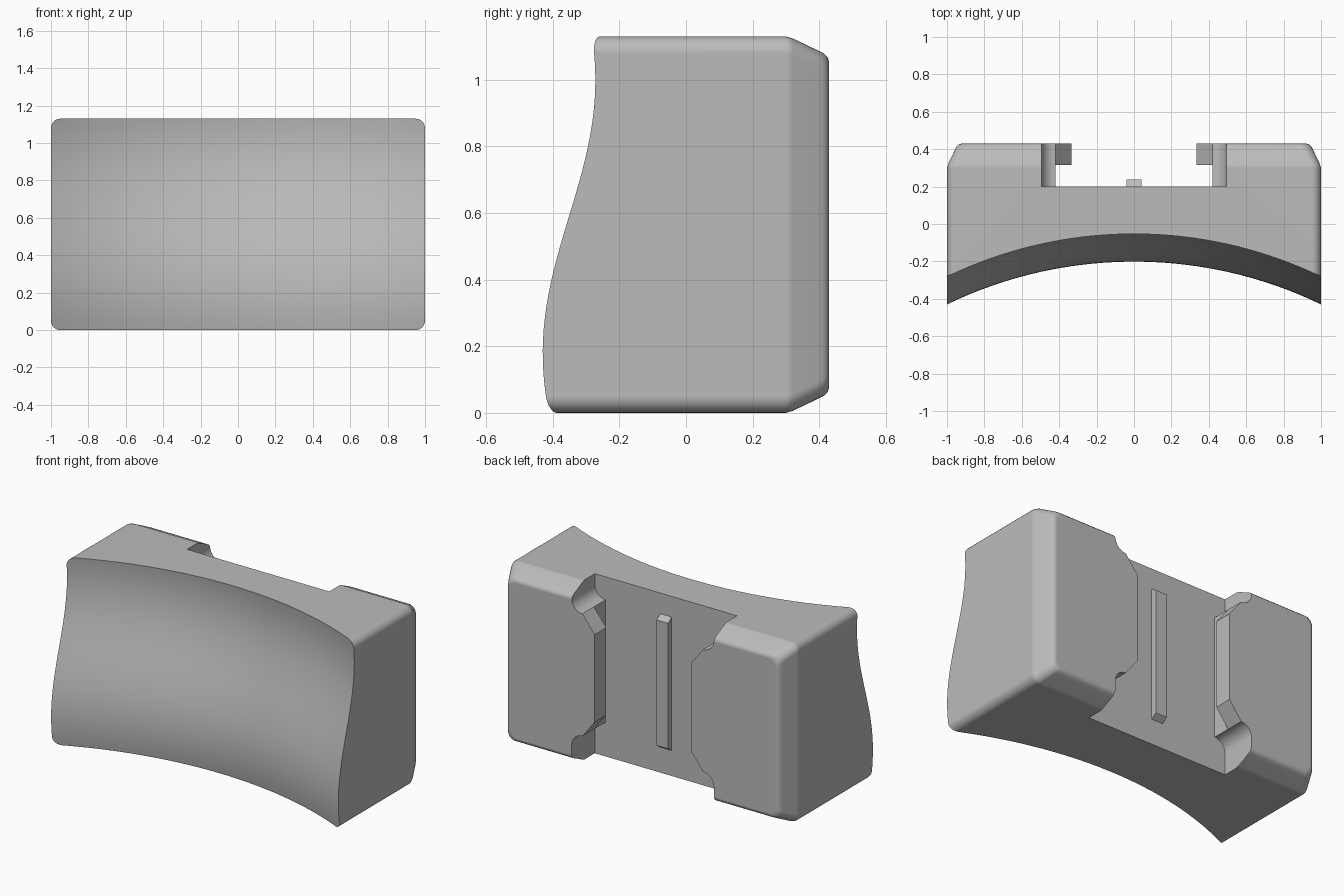
import bpy, bmesh, math

default = bpy.data.objects.get("Cube")
if default:
    bpy.data.objects.remove(default, do_unlink=True)

HEIGHT = 1.13
FLOOR = 0.2      # depth of the rear channel
BACK = 0.43

grey = bpy.data.materials.new("plain grey")
grey.use_nodes = True
colour = (0.5, 0.5, 0.5, 1)
grey.diffuse_color = colour
grey.node_tree.nodes["Principled BSDF"].inputs["Base Color"].default_value = colour


def loft(name, rings):
    """Closed solid through a list of matching rings of points."""
    bm = bmesh.new()
    loops = [[bm.verts.new(p) for p in ring] for ring in rings]
    n = len(loops[0])
    for a, b in zip(loops, loops[1:]):
        for i in range(n):
            j = (i + 1) % n
            bm.faces.new((a[i], a[j], b[j], b[i]))
    bm.faces.new(loops[0][::-1])
    bm.faces.new(loops[-1])
    bmesh.ops.recalc_face_normals(bm, faces=bm.faces)
    mesh = bpy.data.meshes.new(name)
    bm.to_mesh(mesh)
    bm.free()
    mesh.materials.append(grey)
    obj = bpy.data.objects.new(name, mesh)
    bpy.context.collection.objects.link(obj)
    return obj


def cut(target, cutter):
    cutter.hide_render = True
    mod = target.modifiers.new("cut", 'BOOLEAN')
    mod.operation = 'DIFFERENCE'
    mod.solver = 'EXACT'
    mod.object = cutter
    bpy.context.view_layer.objects.active = target
    bpy.ops.object.modifier_apply(modifier=mod.name)
    bpy.data.objects.remove(cutter, do_unlink=True)


def rounded_ring(y, inset, radius=0.05, steps=6):
    """Rounded rectangle across x and z at depth y."""
    cx, cz = 1 - inset - radius, HEIGHT / 2 - inset - radius
    ring = []
    for q, (sx, sz) in enumerate([(1, 1), (-1, 1), (-1, -1), (1, -1)]):
        for k in range(steps + 1):
            a = math.pi / 2 * (q + k / steps)
            ring.append((sx * cx + radius * math.cos(a), y,
                         HEIGHT / 2 + sz * cz + radius * math.sin(a)))
    return ring


def front_depth(x, z):
    """Concave arc across the width, gentle wave up the height."""
    radius = 2.3
    sag = radius - math.sqrt(radius ** 2 - 1)
    arc = radius - math.sqrt(radius ** 2 - x * x)
    wave = -0.351 - 0.079 * math.cos(math.pi * (z - 0.18) / 0.82)
    return wave + sag - arc


# Block with rounded edges and a sloped rear rim
body = loft("body", [rounded_ring(y, inset) for y, inset in (
    (-0.7, 0), (0.30, 0), (0.32, 0.006), (0.40, 0.044),
    (0.415, 0.052), (0.425, 0.062), (BACK, 0.078))])

# Curved front face
rings = []
for i in range(41):
    x = -1.1 + 2.2 * i / 40
    heights = [-0.05 + 1.23 * k / 36 for k in range(37)]
    rings.append([(x, -1, -0.05)] + [(x, front_depth(x, z), z) for z in heights] + [(x, -1, 1.18)])
cut(body, loft("front_cutter", rings))


# Rear channel outline: wide ends, round notches, sloped lip ends
def notch(centre, start):
    return [(0.42 + 0.075 * math.cos(a), centre + 0.075 * math.sin(a))
            for a in (start + math.pi / 2 * k / 8 for k in range(9))]


right = [(0.495, -0.1)] + notch(0.14, 0) + [(0.335, 0.325), (0.335, 0.877)]
right += notch(1.06, -math.pi / 2) + [(0.495, 1.3)]
outline = right + [(-x, z) for x, z in reversed(right)]
cut(body, loft("channel_cutter", [[(x, y, z) for x, z in outline] for y in (FLOOR, 0.6)]))

# Undercut behind the two lips
slot = [(-0.42, 0.2), (0.42, 0.2), (0.42, 1.0), (-0.42, 1.0)]
cut(body, loft("undercut_cutter", [[(x, y, z) for x, z in slot] for y in (FLOOR, 0.315)]))

bpy.ops.object.select_all(action='DESELECT')
body.select_set(True)
bpy.context.view_layer.objects.active = body
bpy.ops.object.shade_smooth_by_angle(angle=math.radians(29))
weighted = body.modifiers.new("weighted normals", 'WEIGHTED_NORMAL')
weighted.keep_sharp = True

# Slim rib with sloped ends on the channel floor
rib = [(FLOOR - 0.01, 0.16), (FLOOR, 0.16), (0.237, 0.185),
       (0.237, 0.975), (FLOOR, 1.0), (FLOOR - 0.01, 1.0)]
loft("channel_rib", [[(x, y, z) for y, z in rib] for x in (-0.04, 0.04)])
